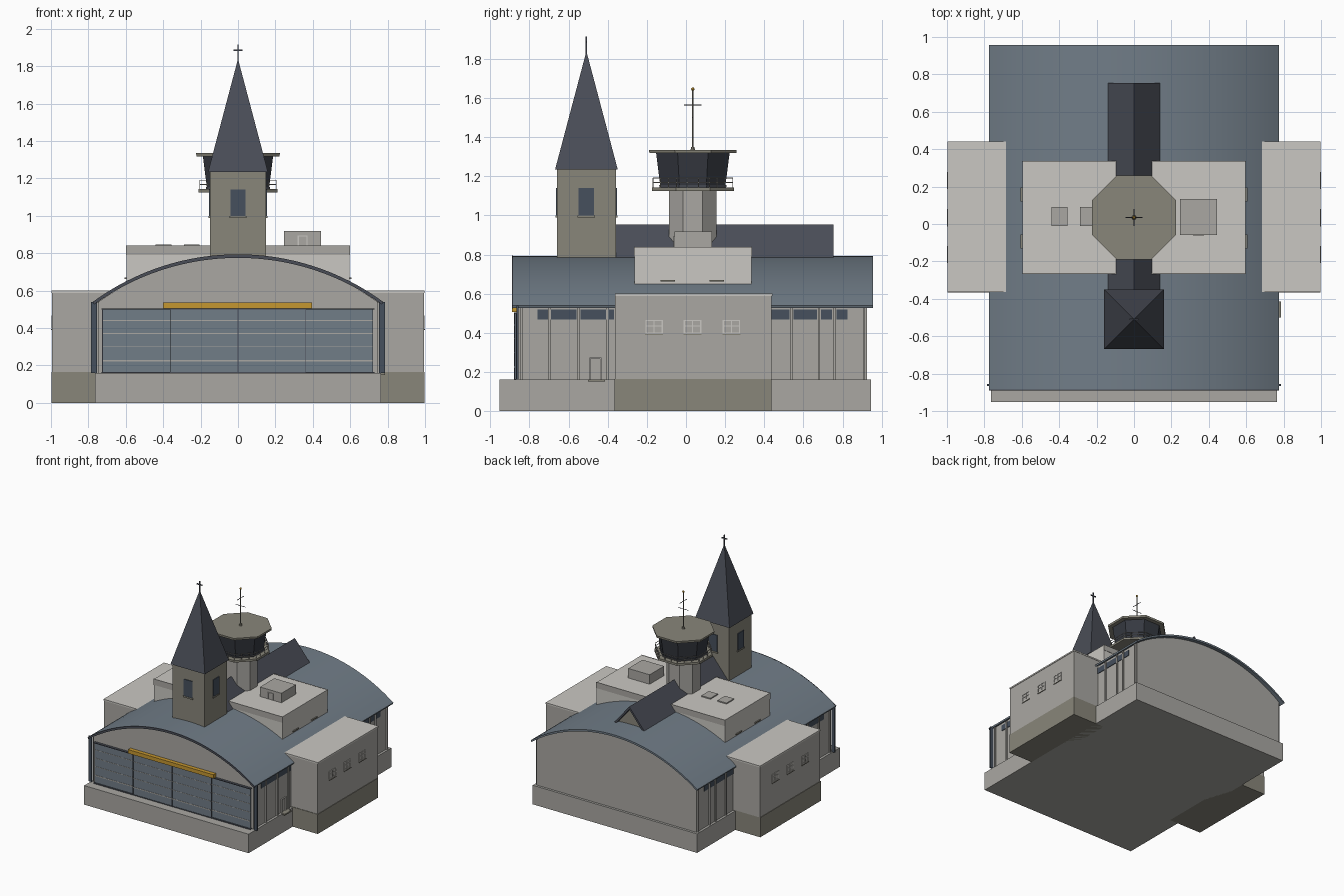
import bpy, bmesh, math
from mathutils import Matrix, Vector

if "Cube" in bpy.data.objects:
    bpy.data.objects.remove(bpy.data.objects["Cube"])


def mat(name, r, g, b):
    m = bpy.data.materials.new(name)
    m.diffuse_color = (r, g, b, 1)
    m.use_nodes = True
    m.node_tree.nodes["Principled BSDF"].inputs["Base Color"].default_value = m.diffuse_color
    return m


GREY = mat("wall grey", .40, .39, .365)
LIGHT = mat("pale concrete", .59, .575, .54)
OLIVE = mat("olive stone", .25, .24, .195)
ROOF = mat("blue grey metal", .165, .205, .245)
SLATE = mat("dark slate", .068, .075, .095)
GLASS = mat("dark glass", .036, .041, .052)
BLUE = mat("window blue", .061, .08, .11)
GOLD = mat("mustard", .56, .31, .03)


def finish(name, bm, m):
    bmesh.ops.recalc_face_normals(bm, faces=bm.faces)
    me = bpy.data.meshes.new(name)
    bm.to_mesh(me)
    bm.free()
    me.materials.append(m)
    ob = bpy.data.objects.new(name, me)
    bpy.context.collection.objects.link(ob)
    return ob


def box(name, x, y, z, m):
    bm = bmesh.new()
    size = [abs(a[1] - a[0]) for a in (x, y, z)]
    mid = [(a[1] + a[0]) / 2 for a in (x, y, z)]
    bmesh.ops.create_cube(bm, size=1, matrix=Matrix.Translation(mid) @ Matrix.Diagonal((*size, 1)))
    return finish(name, bm, m)


def prism(name, pts, y0, y1, m):
    """Extrude an x-z outline along y."""
    bm = bmesh.new()
    f = bm.faces.new([bm.verts.new((x, y0, z)) for x, z in pts])
    r = bmesh.ops.extrude_face_region(bm, geom=[f])
    bmesh.ops.translate(bm, vec=(0, y1 - y0, 0), verts=[v for v in r["geom"] if isinstance(v, bmesh.types.BMVert)])
    return finish(name, bm, m)


def cone(name, n, a0, a1, z0, z1, y, m, x=0):
    """Regular n-sided solid given by its flat-to-centre distances."""
    bm = bmesh.new()
    k = 1 / math.cos(math.pi / n)
    bmesh.ops.create_cone(bm, cap_ends=True, segments=n, radius1=a0 * k, radius2=a1 * k, depth=z1 - z0,
                          matrix=Matrix.Translation((x, y, (z0 + z1) / 2)) @ Matrix.Rotation(math.pi / n, 4, 'Z'))
    return finish(name, bm, m)


def bar(name, a, b, r, m):
    a, b = Vector(a), Vector(b)
    d = b - a
    bm = bmesh.new()
    bmesh.ops.create_cone(bm, cap_ends=True, segments=6, radius1=r, radius2=r, depth=d.length,
                          matrix=Matrix.Translation((a + b) / 2) @ d.to_track_quat('Z', 'Y').to_matrix().to_4x4())
    return finish(name, bm, m)


def arc(c, eave, top, n=32):
    h = top - eave
    R = (c * c + h * h) / (2 * h)
    t = math.asin(c / R)
    return [(R * math.sin(-t + 2 * t * i / n), top - R + R * math.cos(-t + 2 * t * i / n)) for i in range(n + 1)]


# Plinth, hall body and barrel roof
box("plinth", (-.765, .765), (-.952, .945), (0, .16), GREY)
prism("hall_body", [(-.745, .16)] + arc(.745, .54, .78) + [(.745, .16)], -.857, .925, GREY)
roof = prism("barrel_roof", arc(.775, .54, .793) + arc(.77, .527, .777)[::-1], -.885, .957, ROOF)
prism("roof_front_trim", arc(.776, .54, .794) + arc(.77, .525, .775)[::-1], -.889, -.884, SLATE)
bpy.context.view_layer.objects.active = roof
roof.select_set(True)
bpy.ops.object.shade_smooth_by_angle(angle=math.radians(30))

# Hangar doors: four staggered leaves with pale lines
for i in range(4):
    x0 = -.725 + i * .3625
    y = -.868 - (.008 if i in (1, 2) else 0)
    box(f"door_leaf_{i}", (x0, x0 + .3605), (y, -.85), (.162, .50), ROOF)
    for z in (.225, .30, .37, .44):
        t = .004 if z == .225 else .002
        box(f"door_line_{i}", (x0, x0 + .3605), (y - .002, y), (z - t, z + t), GREY)
    box(f"door_edge_{i}", (x0 - .002, x0 + .002), (y - .003, -.85), (.162, .50), SLATE)
box("door_header", (-.73, .73), (-.878, -.85), (.498, .504), SLATE)
box("door_sill", (-.73, .73), (-.88, -.85), (.158, .165), SLATE)
box("mustard_beam", (-.40, .395), (-.89, -.85), (.505, .537), GOLD)

for s in (1, -1):
    # Corner posts
    box("corner_post", (s * .755, s * .785), (-.867, -.855), (.16, .54), BLUE)
    # Clerestory windows and pilasters of the hall side walls
    for a, b in ((-.76, -.705), (-.69, -.56), (-.54, -.41), (-.395, -.367),
                 (.43, .53), (.55, .67), (.69, .745), (.77, .825)):
        box("side_window", (s * .74, s * .75), (a, b), (.468, .518), BLUE)
    for y in (-.84, -.697, -.55, -.402, .54, .68, .757, .91):
        box("pilaster", (s * .74, s * .756), (y - .006, y + .006), (.16, .535), GREY)
    # Side wing with stone base and pale flat roof
    box("wing", (s * .685, s * .994), (-.362, .438), (.165, .59), GREY)
    box("wing_base", (s * .685, s * .998), (-.366, .438), (0, .165), OLIVE)
    box("wing_roof", (s * .683, s * .998), (-.364, .441), (.588, .6), LIGHT)
    for y in (-.163, .033, .232):
        for dy in (-.042, 0, .042):
            box("window_upright", (s * .99, s * .998), (y + dy - .003, y + dy + .003), (.396, .466), LIGHT)
        for z in (.399, .435, .463):
            box("window_rail", (s * .99, s * .998), (y - .045, y + .045), (z - .003, z + .003), LIGHT)
        box("window_sill", (s * .99, s * 1.0), (y - .046, y + .046), (.388, .394), OLIVE)
    # Window sills on the upper block ends
    for y in (-.093, .157):
        box("block_sill", (s * .59, s * .606), (y - .038, y + .038), (.662, .669), OLIVE)

# Side door with step
for y in (-.49, -.436):
    box("side_door_jamb", (.74, .753), (y - .003, y + .003), (.16, .273), LIGHT)
box("side_door_head", (.74, .753), (-.493, -.433), (.268, .274), LIGHT)
box("side_door_step", (.74, .787), (-.50, -.415), (.15, .162), OLIVE)

# Upper block with its rooftop units
box("upper_block", (-.597, .597), (-.263, .335), (.55, .838), LIGHT)
for y0, y1 in ((-.266, -.262), (.334, .338)):
    box("parapet_band", (-.599, .599), (y0, y1), (.79, .84), GREY)
box("roof_unit", (.245, .445), (-.058, .133), (.83, .918), GREY)
for x in (.322, .368):
    box("unit_door_jamb", (x - .003, x + .003), (-.064, -.057), (.838, .893), LIGHT)
box("unit_door_head", (.319, .371), (-.064, -.057), (.889, .895), LIGHT)
for x0, x1 in ((-.44, -.355), (-.29, -.205)):
    box("skylight", (x0, x1), (-.01, .09), (.83, .847), GREY)

# Ridge roof running back from the belfry
prism("ridge_roof", [(-.14, .785), (0, .953), (.14, .785), (.127, .775), (0, .93), (-.127, .775)], -.40, .755, SLATE)
prism("ridge_gable", [(-.13, .74), (-.13, .775), (0, .935), (.13, .775), (.13, .74)], -.38, .728, OLIVE)

# Control tower
CY = .035
cone("tower_shaft", 8, .122, .122, .7, 1.13, CY, GREY)
cone("gallery_deck", 8, .21, .21, 1.125, 1.142, CY, OLIVE)
cone("control_cab", 8, .165, .188, 1.14, 1.32, CY, GLASS)
cone("cab_sill", 8, .170, .172, 1.14, 1.155, CY, SLATE)
cone("cab_roof", 8, .222, .224, 1.318, 1.335, CY, OLIVE)
R8 = .204 / math.cos(math.pi / 8)
corners = [(R8 * math.cos(math.pi / 8 + i * math.pi / 4), CY + R8 * math.sin(math.pi / 8 + i * math.pi / 4))
           for i in range(8)]
for i in range(8):
    (ax, ay), (bx, by) = corners[i], corners[(i + 1) % 8]
    for z in (1.167, 1.19):
        bar("gallery_rail", (ax, ay, z), (bx, by, z), .0025, GREY)
    for t in (0, .33, .67):
        px, py = ax + (bx - ax) * t, ay + (by - ay) * t
        bar("gallery_post", (px, py, 1.14), (px, py, 1.19), .0025, GREY)
bar("mast", (0, CY, 1.33), (0, CY, 1.645), .004, OLIVE)
bar("mast_arm_upper", (0, CY - .045, 1.565), (0, CY + .045, 1.565), .0025, SLATE)
bar("mast_arm_lower", (-.045, CY, 1.50), (.045, CY, 1.50), .0025, SLATE)
cone("mast_foot", 8, .012, .008, 1.333, 1.35, CY, OLIVE)
bm = bmesh.new()
bmesh.ops.create_icosphere(bm, subdivisions=2, radius=.009, matrix=Matrix.Translation((0, CY, 1.645)))
finish("mast_beacon", bm, GOLD)

# Belfry with spire and cross
BY = -.509
box("belfry", (-.15, .15), (BY - .15, BY + .15), (.66, 1.236), OLIVE)
cone("spire", 4, .16, .001, 1.235, 1.835, BY, SLATE)
box("belfry_window_x", (-.156, .156), (BY - .04, BY + .04), (1.0, 1.14), BLUE)
box("belfry_window_y", (-.04, .04), (BY - .156, BY + .156), (1.0, 1.14), BLUE)
box("belfry_sill_x", (-.159, .159), (BY - .045, BY + .045), (.988, 1.0), OLIVE)
box("belfry_sill_y", (-.045, .045), (BY - .159, BY + .159), (.988, 1.0), OLIVE)
box("cross_upright", (-.004, .004), (BY - .004, BY + .004), (1.82, 1.915), SLATE)
box("cross_arm", (-.025, .025), (BY - .004, BY + .004), (1.882, 1.89), SLATE)
